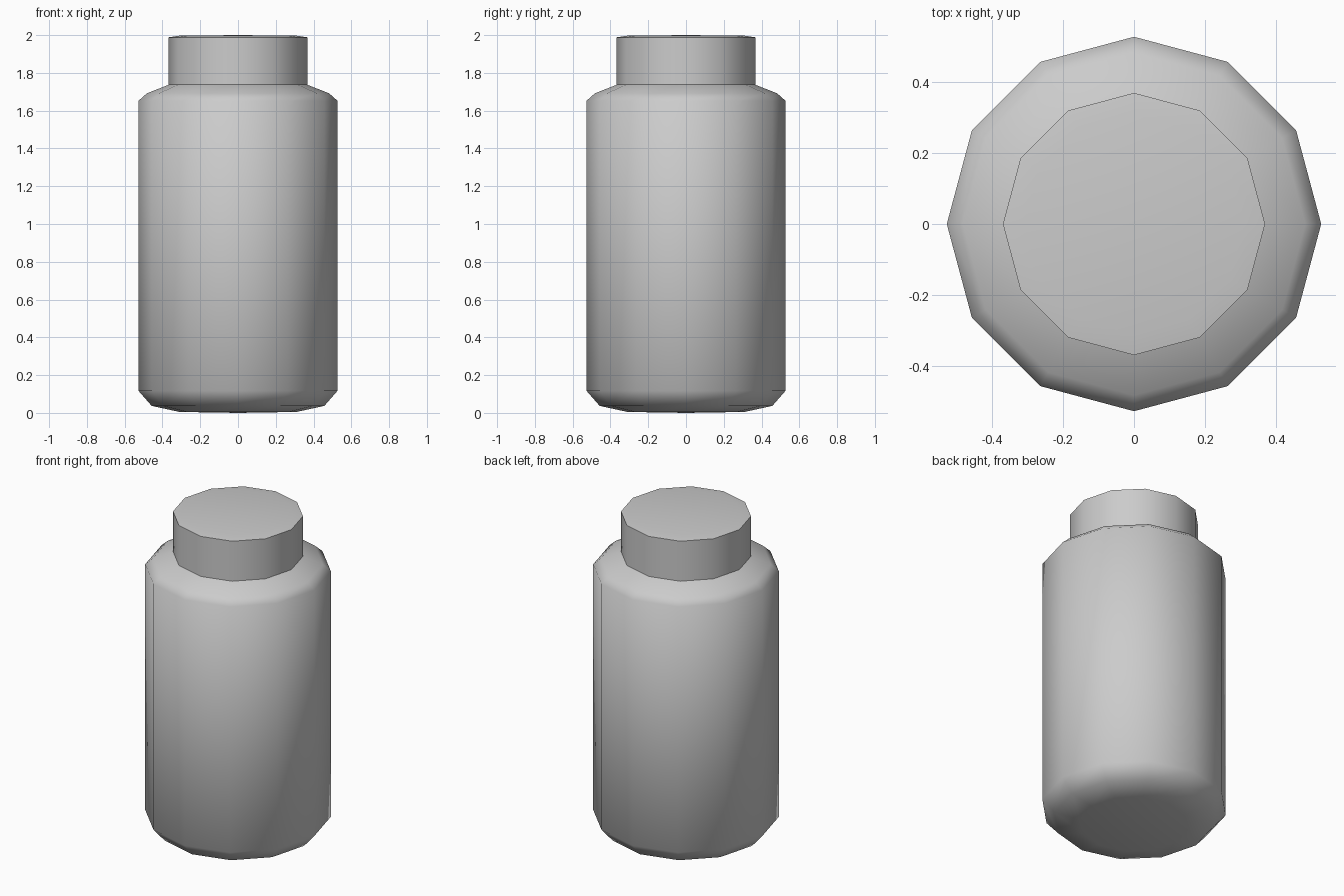
import bpy, bmesh
from math import cos, sin, pi, radians

if "Cube" in bpy.data.objects:
    bpy.data.objects.remove(bpy.data.objects["Cube"])

SIDES = 12


def lathe(name, profile):
    """Spin (radius, z) points round z; zero-radius ends become poles."""
    bm = bmesh.new()
    rings = []
    for r, z in profile:
        count = SIDES if r else 1
        rings.append([bm.verts.new((r * cos(2 * pi * i / SIDES),
                                    r * sin(2 * pi * i / SIDES), z))
                      for i in range(count)])
    for a, b in zip(rings, rings[1:]):
        for i in range(SIDES):
            j = (i + 1) % SIDES
            quad = [a[i % len(a)], a[j % len(a)], b[j % len(b)], b[i % len(b)]]
            bm.faces.new(list(dict.fromkeys(quad)))
    bmesh.ops.recalc_face_normals(bm, faces=bm.faces)
    mesh = bpy.data.meshes.new(name)
    bm.to_mesh(mesh)
    bm.free()
    obj = bpy.data.objects.new(name, mesh)
    bpy.context.collection.objects.link(obj)
    bpy.ops.object.select_all(action='DESELECT')
    obj.select_set(True)
    bpy.context.view_layer.objects.active = obj
    bpy.ops.object.shade_smooth_by_angle(angle=radians(58))
    return obj


# Bottle: rounded base, straight wall, bevelled shoulder
lathe("bottle_body", [(0, 0), (0.31, 0.005), (0.457, 0.037), (0.527, 0.117),
                      (0.527, 1.652), (0.482, 1.692), (0.365, 1.738)])

# Cap: straight sides with a barely domed top
lathe("bottle_cap", [(0.369, 1.738), (0.369, 1.988), (0.31, 1.997), (0, 2.0)])
